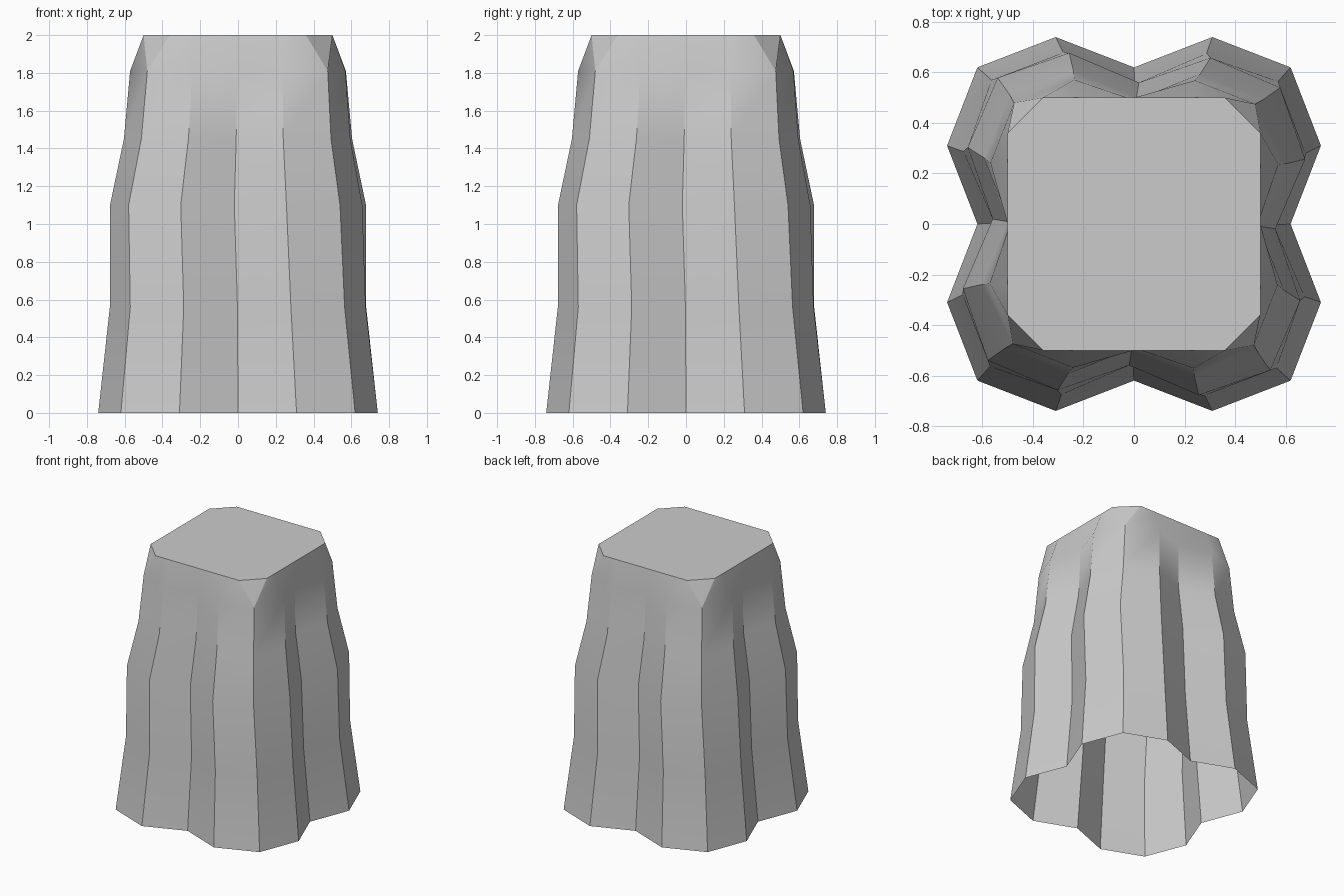
import bpy, bmesh, math
from mathutils import Matrix, Vector

if "Cube" in bpy.data.objects:
    bpy.data.objects.remove(bpy.data.objects["Cube"])

# One quarter of the scalloped hem and of the chamfered square top
HEM = [(.62, 0), (.74, .31), (.62, .62), (.31, .74)]
TOP = [(.5, 0), (.5, .24), (.5, .36), (.36, .5), (.24, .5)]
# Cloth levels: height, scale, twist in degrees
LEVELS = [(0, 1, 0), (.56, .915, -.3), (1.1, .903, -2), (1.45, .81, -1.1), (1.81, .77, -.3)]


def ring(bm, quarter, z, scale=1, twist=0):
    """Repeat a quarter outline four times around z."""
    verts = []
    for q in range(4):
        rot = Matrix.Rotation(math.radians(90 * q + twist), 3, 'Z')
        for x, y in quarter:
            # folds never sink far behind the edge of the top
            s = max(scale, .79) if y == 0 else scale
            verts.append(bm.verts.new(rot @ Vector((x * s, y * s, z))))
    return verts


bm = bmesh.new()

# Hanging folds
rings = [ring(bm, HEM, *lv) for lv in LEVELS]
for lo, hi in zip(rings, rings[1:]):
    for i in range(16):
        j = (i + 1) % 16
        bm.faces.new((lo[i], lo[j], hi[j], hi[i]))

# Shoulder joining the folds to the top, with a triangle at each corner
r, t = rings[-1], ring(bm, TOP, 2)
for q in range(4):
    a = [r[(4 * q + k) % 16] for k in range(5)]
    b = [t[(5 * q + k) % 20] for k in range(6)]
    for i, k in ((0, 0), (1, 1), (2, 3), (3, 4)):
        bm.faces.new((a[i], a[i + 1], b[k + 1], b[k]))
    bm.faces.new((a[2], b[3], b[2]))

# Flat top; the underside stays open
bm.faces.new(t)

mesh = bpy.data.meshes.new("draped_cloth")
bm.to_mesh(mesh)
bm.free()
cloth = bpy.data.objects.new("draped_cloth", mesh)
bpy.context.collection.objects.link(cloth)
bpy.context.view_layer.objects.active = cloth
cloth.select_set(True)
bpy.ops.object.shade_smooth_by_angle(angle=math.radians(30))
